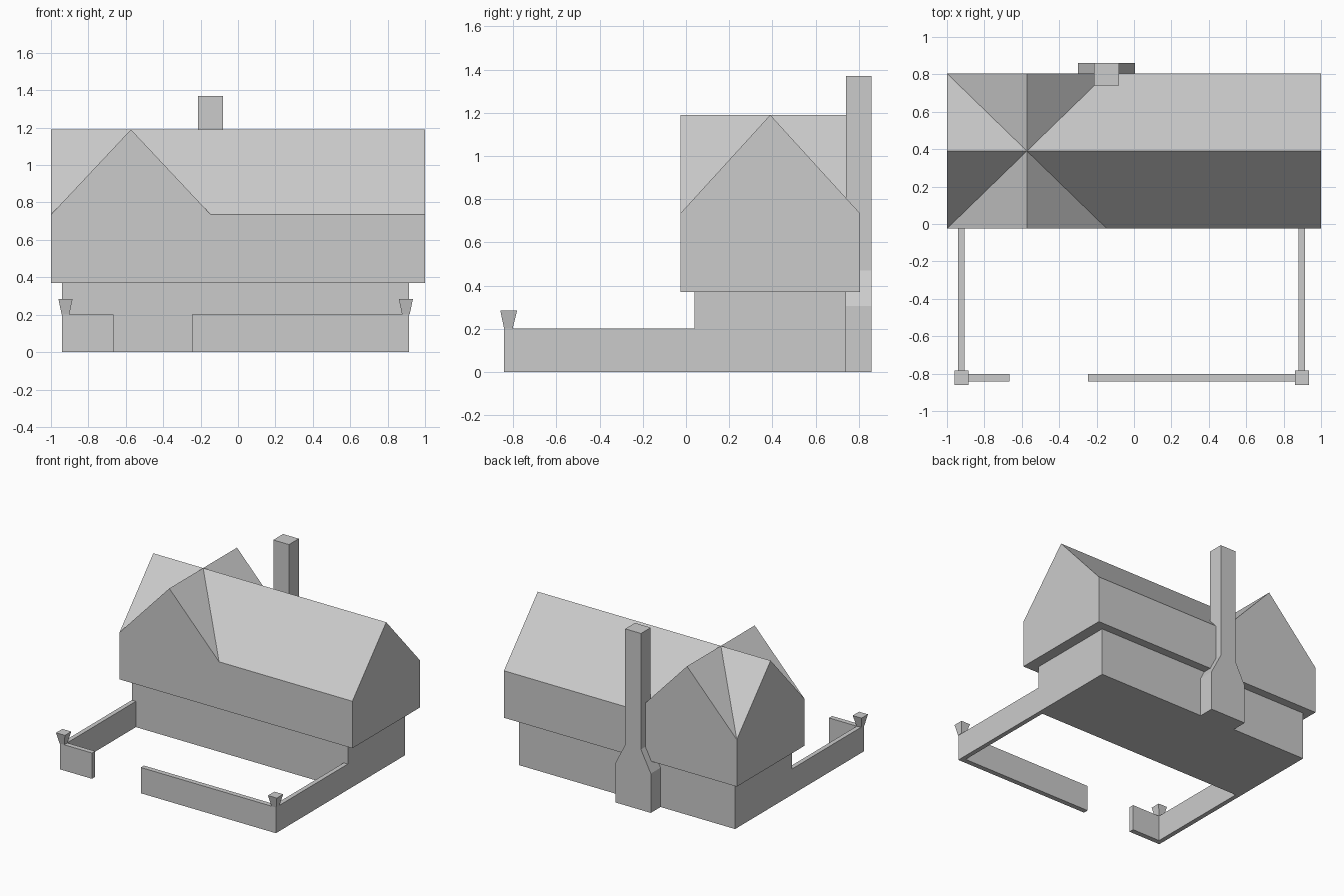
import bpy, bmesh

if "Cube" in bpy.data.objects:
    bpy.data.objects.remove(bpy.data.objects["Cube"])


def make(name, verts, faces):
    mesh = bpy.data.meshes.new(name)
    bm = bmesh.new()
    vs = [bm.verts.new(v) for v in verts]
    for f in faces:
        bm.faces.new([vs[i] for i in f])
    bmesh.ops.recalc_face_normals(bm, faces=bm.faces)
    bm.to_mesh(mesh)
    bm.free()
    obj = bpy.data.objects.new(name, mesh)
    bpy.context.collection.objects.link(obj)
    return obj


def loft(name, low, high):
    """Solid between two matching outlines."""
    n = len(low)
    sides = [(i, (i + 1) % n, n + (i + 1) % n, n + i) for i in range(n)]
    return make(name, low + high, sides + [tuple(range(n)), tuple(range(n, 2 * n))])


def rect(x0, x1, y0, y1, z):
    return [(x0, y0, z), (x1, y0, z), (x1, y1, z), (x0, y1, z)]


# Ground floor
loft("ground_floor", rect(-0.94, 0.915, 0.04, 0.74, 0), rect(-0.94, 0.915, 0.04, 0.74, 0.37))

# Overhanging upper floor: main gable roof crossed by a second gable
F, B, M = -0.025, 0.805, 0.39
Z0, EAVE, RIDGE = 0.37, 0.735, 1.19
PEAK, VALLEY = -0.5725, -0.145
verts = [(-1, M, RIDGE), (PEAK, M, RIDGE), (1, M, RIDGE)]
faces = []
for y in (F, B):
    k = len(verts)
    verts += [(-1, y, Z0), (1, y, Z0), (1, y, EAVE), (VALLEY, y, EAVE),
              (PEAK, y, RIDGE), (-1, y, EAVE)]
    faces += [tuple(range(k, k + 6)),        # wall with cross gable
              (k + 5, 1, 0), (k + 5, k + 4, 1),
              (k + 4, k + 3, 1), (k + 3, k + 2, 2, 1)]
faces += [(3, 9, 14, 0, 8), (4, 10, 11, 2, 5), (3, 4, 10, 9)]
make("upper_floor_and_roof", verts, faces)

# Chimney with shouldered base
profile = [(-0.30, 0), (0.005, 0), (0.005, 0.305), (-0.08, 0.47),
           (-0.08, 1.37), (-0.215, 1.37), (-0.215, 0.47), (-0.30, 0.305)]
loft("chimney", [(x, 0.74, z) for x, z in profile], [(x, 0.86, z) for x, z in profile])

# Garden walls, each an L in plan, with a flared cap on the corner
for name, out, inn, end in (("left", -0.94, -0.905, -0.665), ("right", 0.915, 0.88, -0.245)):
    plan = [(out, 0.04), (out, -0.842), (end, -0.842), (end, -0.803), (inn, -0.803), (inn, 0.04)]
    loft(name + "_garden_wall", [(x, y, 0) for x, y in plan], [(x, y, 0.2) for x, y in plan])
    c = (out + inn) / 2
    loft(name + "_post_cap", rect(c - 0.02, c + 0.02, -0.842, -0.803, 0.2),
         rect(c - 0.038, c + 0.038, -0.86, -0.782, 0.285))
